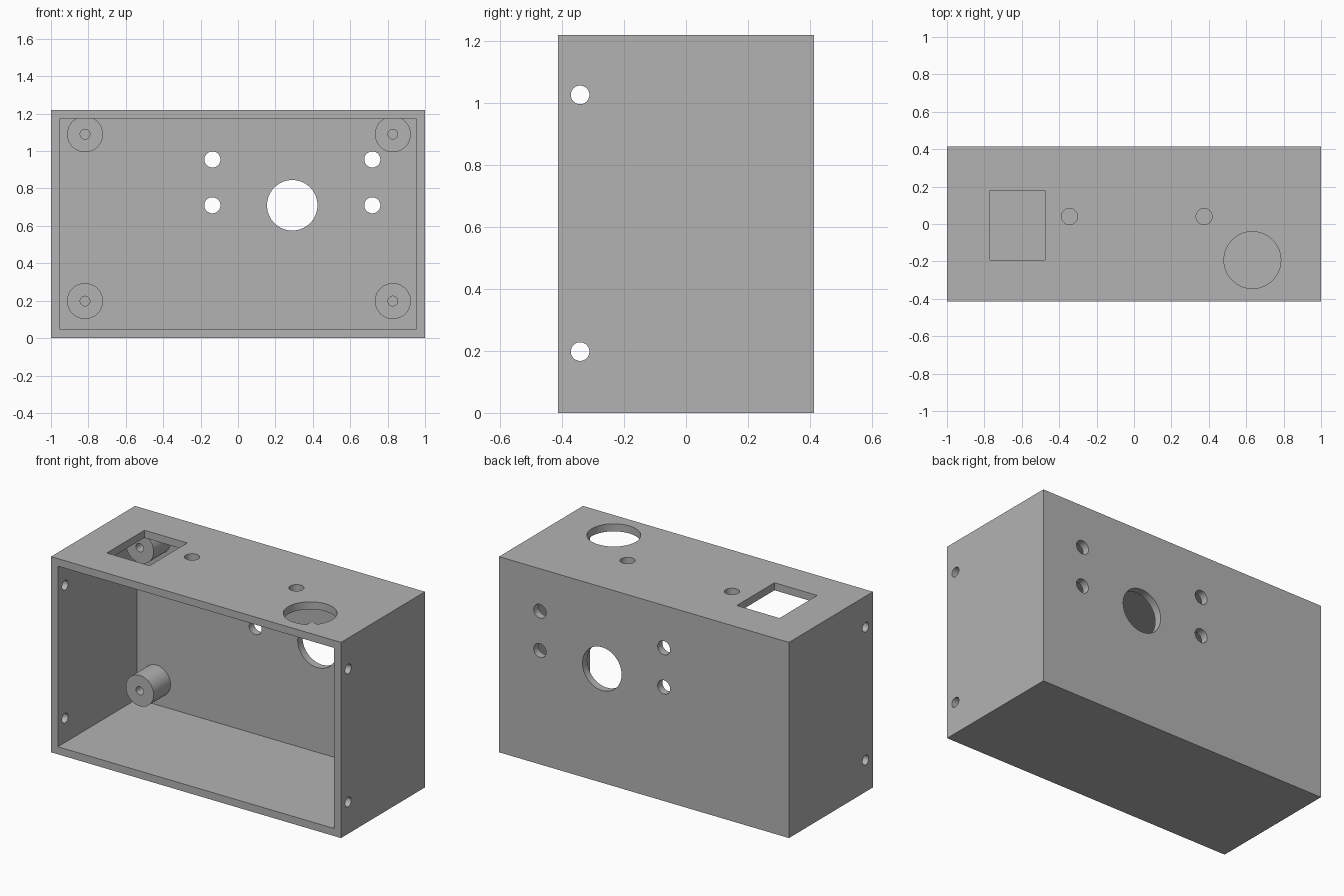
import bpy
from math import radians

if "Cube" in bpy.data.objects:
    bpy.data.objects.remove(bpy.data.objects["Cube"], do_unlink=True)

W, D, H, WALL = 2.0, 0.827, 1.22, 0.047
BACK_IN = D / 2 - WALL  # inner face of the back wall
TURN = {"x": (0, radians(90), 0), "y": (radians(90), 0, 0), "z": (0, 0, 0)}

grey = bpy.data.materials.new("plain grey")
grey.use_nodes = True
colour = (0.45, 0.45, 0.45, 1)
grey.diffuse_color = colour
grey.node_tree.nodes["Principled BSDF"].inputs["Base Color"].default_value = colour


def box(name, lo, hi):
    centre = [(a + b) / 2 for a, b in zip(lo, hi)]
    bpy.ops.mesh.primitive_cube_add(size=1, location=centre)
    ob = bpy.context.object
    ob.name = name
    ob.scale = [b - a for a, b in zip(lo, hi)]
    bpy.ops.object.transform_apply(location=True, rotation=True, scale=True)
    ob.data.materials.append(grey)
    return ob


def rod(name, axis, centre, radius, length):
    bpy.ops.mesh.primitive_cylinder_add(vertices=64, radius=radius, depth=length,
                                        location=centre, rotation=TURN[axis])
    ob = bpy.context.object
    ob.name = name
    bpy.ops.object.transform_apply(location=True, rotation=True, scale=True)
    ob.data.materials.append(grey)
    return ob


def combine(tool, operation):
    """Join a tool to the case or cut it out, then remove the tool."""
    mod = case.modifiers.new(tool.name, "BOOLEAN")
    mod.operation, mod.solver, mod.object = operation, "EXACT", tool
    bpy.context.view_layer.objects.active = case
    bpy.ops.object.modifier_apply(modifier=mod.name)
    bpy.data.objects.remove(tool, do_unlink=True)


def cut(tool):
    combine(tool, "DIFFERENCE")


# Case, open at the front
case = box("enclosure_case", (-W / 2, -D / 2, 0), (W / 2, D / 2, H))
cut(box("cavity", (-W / 2 + WALL, -D, WALL), (W / 2 - WALL, BACK_IN, H - WALL)))

# Screw posts on the back wall, with blind pilot holes
post_front = 0.2
for x in (-0.818, 0.828):
    for z in (0.198, 1.09):
        end = BACK_IN + 0.02
        combine(rod("screw_post", "y", (x, (post_front + end) / 2, z),
                    0.096, end - post_front), "UNION")
        start = post_front - 0.05
        cut(rod("pilot_hole", "y", (x, (start + BACK_IN) / 2, z),
                0.026, BACK_IN - start))

# Back wall holes
for x in (-0.137, 0.718):
    for z in (0.71, 0.955):
        cut(rod("back_hole", "y", (x, D / 2, z), 0.043, 0.2))
cut(rod("large_back_hole", "y", (0.29, D / 2, 0.71), 0.135, 0.2))

# Lid screw holes through both sides
for z in (0.198, 1.027):
    cut(rod("side_hole", "x", (0, -0.342, z), 0.03, W + 0.4))

# Top openings
for x in (-0.345, 0.375):
    cut(rod("top_hole", "z", (x, 0.04, H), 0.043, 0.2))
cut(rod("large_top_hole", "z", (0.633, -0.193, H), 0.152, 0.2))
cut(box("square_window", (-0.77, -0.193, H - 0.1), (-0.475, 0.178, H + 0.1)))

# Smooth the round walls and keep the edges sharp
bpy.ops.object.select_all(action="DESELECT")
case.select_set(True)
bpy.context.view_layer.objects.active = case
bpy.ops.object.shade_smooth_by_angle(angle=radians(30))
